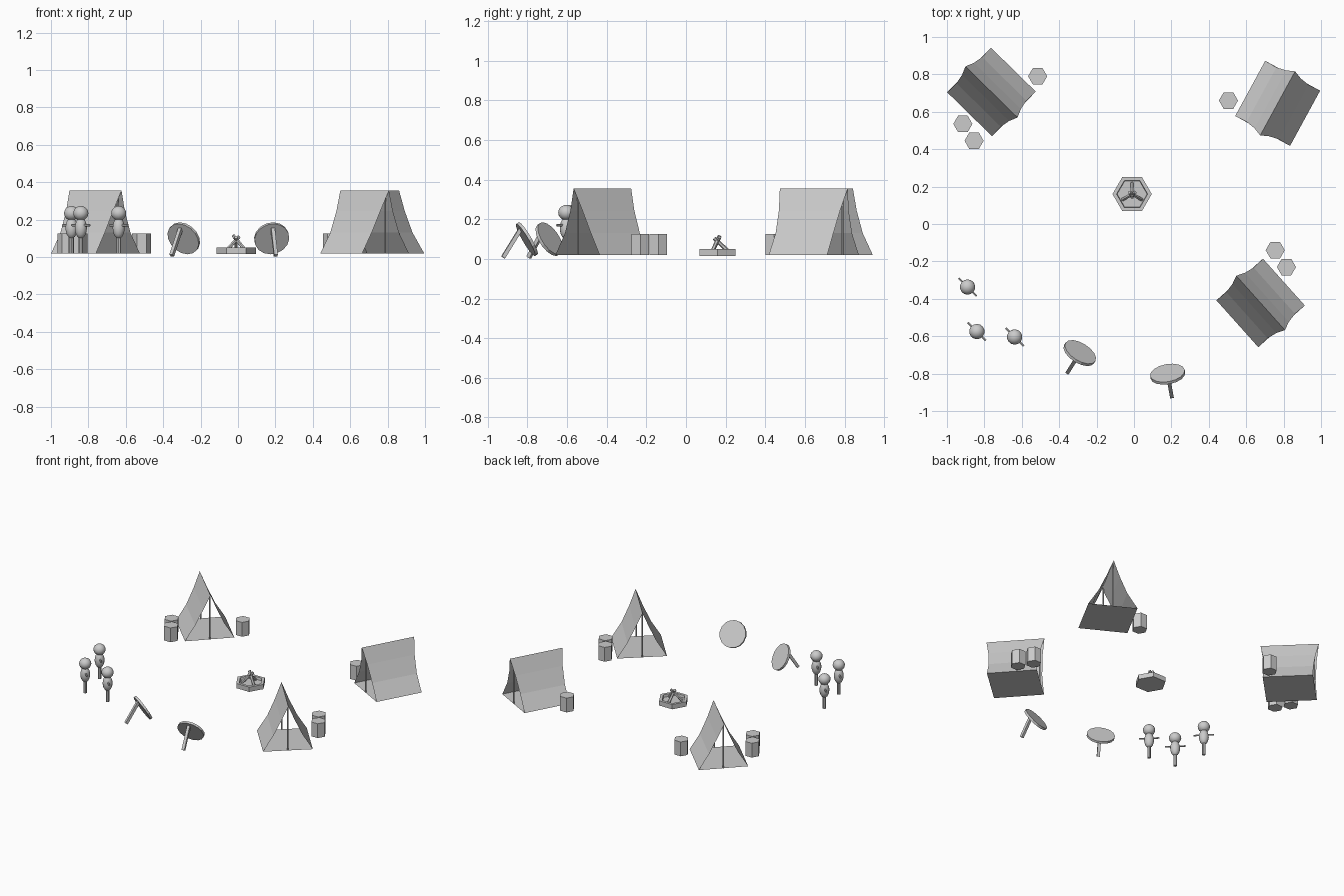
import bpy, bmesh, math
from mathutils import Vector, Matrix

if "Cube" in bpy.data.objects:
    bpy.data.objects.remove(bpy.data.objects["Cube"])


def finish(bm, name, matrix=None):
    mesh = bpy.data.meshes.new(name)
    bm.to_mesh(mesh)
    bm.free()
    ob = bpy.data.objects.new(name, mesh)
    bpy.context.collection.objects.link(ob)
    if matrix:
        ob.matrix_world = matrix
    return ob


def prism(name, a, b, r, sides, spin=0.0):
    """Closed prism from point a to point b."""
    a, b = Vector(a), Vector(b)
    d = b - a
    bm = bmesh.new()
    bmesh.ops.create_cone(bm, cap_ends=True, segments=sides, radius1=r, radius2=r, depth=d.length)
    # vertical prisms keep the world axes so the spin is predictable
    up = abs(d.normalized().z) > .9999
    rot = Matrix.Identity(4) if up else d.to_track_quat('Z', 'Y').to_matrix().to_4x4()
    return finish(bm, name, Matrix.Translation((a + b) / 2) @ rot @ Matrix.Rotation(spin, 4, 'Z'))


def ball(name, c, rx, rz):
    bm = bmesh.new()
    bmesh.ops.create_uvsphere(bm, u_segments=14, v_segments=10, radius=1)
    for f in bm.faces:
        f.smooth = True
    bmesh.ops.scale(bm, vec=(rx, rx, rz), verts=bm.verts)
    return finish(bm, name, Matrix.Translation(c))


# Tents: half width, half length, height of each cloth row
ROWS = [(.167, .168, .02), (.098, .166, .13), (.045, .176, .245), (0, .195, .355)]


def tent(x, y, angle):
    m = Matrix.Translation((x, y, 0)) @ Matrix.Rotation(angle, 4, 'Z')
    profile = [(-w, l, z) for w, l, z in ROWS] + ROWS[-2::-1]
    bm = bmesh.new()
    pairs = [(bm.verts.new((-l, w, z)), bm.verts.new((l, w, z))) for w, l, z in profile]
    # cloth sides, then the ground sheet
    for p, q in zip(pairs, pairs[1:] + pairs[:1]):
        bm.faces.new((p[0], p[1], q[1], q[0]))
    bmesh.ops.recalc_face_normals(bm, faces=bm.faces)
    finish(bm, "tent_cloth", m)
    for s in (-1, 1):
        prism("tent_pole", m @ Vector((s * .165, 0, .02)), m @ Vector((s * .165, 0, .34)), .005, 6)


tent(-.762, .706, math.atan2(-.70, .714))
tent(.768, .645, math.atan2(.878, .478))
tent(.677, -.422, math.atan2(-.745, .667))

# Barrels beside the tents
for x, y in [(-.515, .79), (-.915, .535), (-.855, .445), (.505, .66), (.755, -.14), (.815, -.23)]:
    prism("barrel", (x, y, .02), (x, y, .125), .051, 6, math.pi / 6)

# Fire pit with a raised hexagonal rim
FX, FY = -.01, .16
pit = prism("fire_pit", (FX, FY, .015), (FX, FY, .05), .105, 6, math.pi / 6)
bm = bmesh.new()
bm.from_mesh(pit.data)
top = max(bm.faces, key=lambda f: f.calc_center_median().z)
bmesh.ops.inset_region(bm, faces=[top], thickness=.022)
bmesh.ops.inset_region(bm, faces=[top], thickness=.003, depth=-.018)
bm.to_mesh(pit.data)
bm.free()

# Leaning logs
for k, deg in enumerate((90, 210, 330)):
    d = Vector((math.cos(math.radians(deg)), math.sin(math.radians(deg)), 0))
    c = Vector((FX, FY, 0))
    prism("log", c + d * .058 + Vector((0, 0, .035)), c - d * .018 + Vector((0, 0, .105 + .005 * k)), .010, 6)

# Tilted round targets, each propped by a leg
for x, y, az in [(-.29, -.69, math.atan2(.85, .53)), (.18, -.803, math.atan2(.98, -.18))]:
    flat = Vector((math.cos(az), math.sin(az), 0))
    n = flat * .866 + Vector((0, 0, .5))
    c = Vector((x, y, .1))
    prism("target_disc", c - n * .008, c + n * .008, .094, 16)
    prism("target_leg", c - flat * .122 + Vector((0, 0, -.092)),
          c - flat * .03 + Vector((0, 0, .055)), .014, 4, math.pi / 4)

# Practice dummies on stakes
for x, y in [(-.89, -.337), (-.84, -.575), (-.638, -.604)]:
    prism("dummy_stake", (x, y, .02), (x, y, .2), .012, 8)
    ball("dummy_body", (x, y, .155), .033, .056)
    ball("dummy_head", (x, y, .234), .041, .039)
    prism("dummy_arms", (x - .048, y + .048, .17), (x + .048, y - .048, .17), .006, 6)
